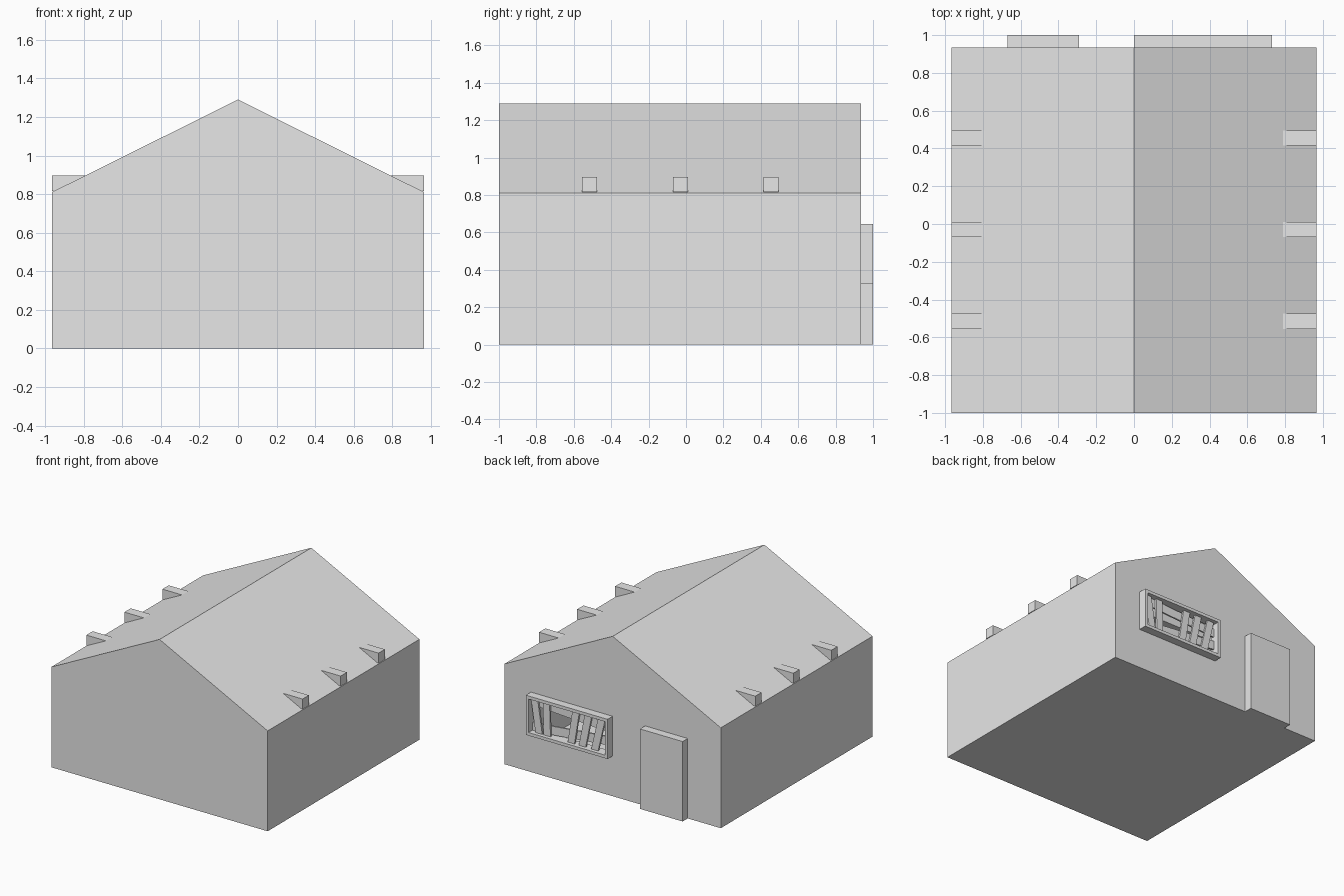
import bpy, bmesh
from mathutils import Matrix, Vector

cube = bpy.data.objects.get("Cube")
if cube:
    bpy.data.objects.remove(cube, do_unlink=True)

grey = bpy.data.materials.new("plain_grey")
grey.use_nodes = True
grey.diffuse_color = (0.8, 0.8, 0.8, 1)
grey.node_tree.nodes["Principled BSDF"].inputs["Base Color"].default_value = (0.8, 0.8, 0.8, 1)

HALF, FRONT, BACK = 0.965, -1.0, 0.935
EAVE, RIDGE = 0.81, 1.29


def finish(name, bm):
    bmesh.ops.recalc_face_normals(bm, faces=bm.faces)
    mesh = bpy.data.meshes.new(name)
    bm.to_mesh(mesh)
    bm.free()
    mesh.materials.append(grey)
    obj = bpy.data.objects.new(name, mesh)
    bpy.context.collection.objects.link(obj)
    return obj


def box(name, x, y, z, lean=0.0):
    """Box between (min, max) ranges, optionally leaning in the gable plane."""
    bm = bmesh.new()
    bmesh.ops.create_cube(bm, size=1)
    size = Vector((x[1] - x[0], y[1] - y[0], z[1] - z[0], 1))
    bmesh.ops.transform(bm, matrix=Matrix.Rotation(lean, 4, 'Y') @ Matrix.Diagonal(size), verts=bm.verts)
    bmesh.ops.translate(bm, vec=(sum(x) / 2, sum(y) / 2, sum(z) / 2), verts=bm.verts)
    return finish(name, bm)


# Hollow house body: gable profile pushed along y
bm = bmesh.new()
profile = [(-HALF, 0), (HALF, 0), (HALF, EAVE), (0, RIDGE), (-HALF, EAVE)]
gable = bm.faces.new([bm.verts.new((x, FRONT, z)) for x, z in profile])
push = bmesh.ops.extrude_face_region(bm, geom=[gable], use_keep_orig=True)
bmesh.ops.translate(bm, vec=(0, BACK - FRONT, 0),
                    verts=[v for v in push["geom"] if isinstance(v, bmesh.types.BMVert)])
house = finish("house_body", bm)
shell = house.modifiers.new("wall_thickness", 'SOLIDIFY')
shell.thickness, shell.offset, shell.use_even_offset = 0.02, -1, True

# Window opening through the back wall
X0, X1, Z0, Z1, BAR = 0.0, 0.73, 0.325, 0.645, 0.025
cutter = box("window_cutter", (X0 + BAR, X1 - BAR), (0.85, 1.05), (Z0 + BAR, Z1 - BAR))
cutter.hide_render = True
cut = house.modifiers.new("window_opening", 'BOOLEAN')
cut.operation, cut.object, cut.solver = 'DIFFERENCE', cutter, 'EXACT'
bpy.context.view_layer.update()
hollow = bpy.data.meshes.new_from_object(house.evaluated_get(bpy.context.evaluated_depsgraph_get()))
house.modifiers.clear()
house.data = hollow
bpy.data.objects.remove(cutter, do_unlink=True)

# Window frame
depth = (BACK, 1.0)
box("window_sill", (X0, X1), depth, (Z0, Z0 + BAR))
box("window_head", (X0, X1), depth, (Z1 - BAR, Z1))
for side, x in (("right", X0), ("left", X1 - BAR)):
    box("window_jamb_" + side, (x, x + BAR), depth, (Z0 + BAR, Z1 - BAR))

# Upright boards nailed across the window, each leaning a little
for i, (x, lean) in enumerate([(0.655, 0.15), (0.565, 0.03), (0.325, -0.16), (0.22, -0.2), (0.105, -0.23)]):
    box(f"window_board_{i + 1}", (x - 0.03, x + 0.03), (0.955, 0.97), (0.34, 0.63), lean)

# Crosswise boards behind them
for i, (z, lean) in enumerate([(0.57, -0.06), (0.41, 0.1)]):
    box(f"cross_board_{i + 1}", (0.02, 0.71), (0.937, 0.95), (z - 0.035, z + 0.035), lean)

# Door
box("door", (-0.67, -0.29), (BACK, 1.0), (0, 0.645))

# Ceiling beams whose ends stick out through the roof
for i, y in enumerate((-0.515, -0.03, 0.455)):
    box(f"ceiling_beam_{i + 1}", (-HALF, HALF), (y - 0.04, y + 0.04), (0.815, 0.897))
